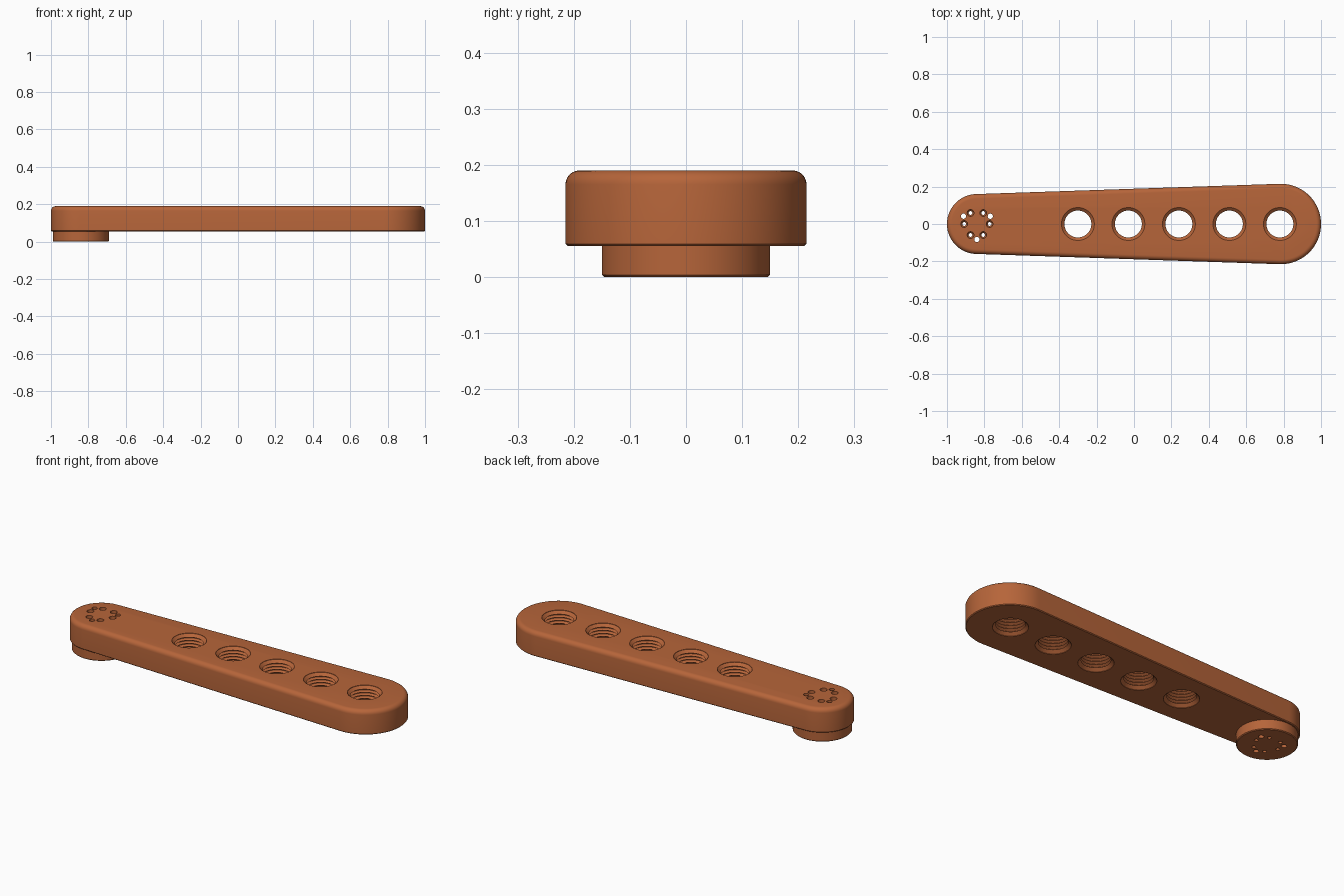
import bpy, bmesh, math

if "Cube" in bpy.data.objects:
    bpy.data.objects.remove(bpy.data.objects["Cube"])

copper = bpy.data.materials.new("copper_brown")
copper.diffuse_color = (0.47, 0.130, 0.042, 1)
copper.use_nodes = True
copper.node_tree.nodes["Principled BSDF"].inputs["Base Color"].default_value = copper.diffuse_color

SMALL, BIG = (-0.84, 0.16), (0.785, 0.215)      # end circles: centre x, radius
Z0, Z1 = 0.055, 0.19                            # arm bottom and top


def circle(cx, cy, r, n):
    return [(cx + r * math.cos(2 * math.pi * i / n),
             cy + r * math.sin(2 * math.pi * i / n)) for i in range(n)]


def arm_outline(inset, n=40):
    """Two end arcs joined by their common tangents."""
    phi = math.acos((SMALL[1] - BIG[1]) / (BIG[0] - SMALL[0]))
    pts = []
    for (cx, r), a, b in ((BIG, -phi, phi), (SMALL, phi, 2 * math.pi - phi)):
        for i in range(n + 1):
            t = a + (b - a) * i / n
            pts.append((cx + (r - inset) * math.cos(t), (r - inset) * math.sin(t)))
    return pts


def loft(bm, rings):
    """Closed solid through stacked (outline, z) rings, bottom to top."""
    loops = [[bm.verts.new((x, y, z)) for x, y in pts] for pts, z in rings]
    n = len(loops[0])
    for lo, hi in zip(loops, loops[1:]):
        for i in range(n):
            j = (i + 1) % n
            bm.faces.new((lo[i], lo[j], hi[j], hi[i]))
    bm.faces.new(loops[0][::-1])
    bm.faces.new(loops[-1])


def lathe(bm, cx, cy, profile, n):
    loft(bm, [(circle(cx, cy, r, n), z) for r, z in profile])


def make(name, bm):
    me = bpy.data.meshes.new(name)
    bm.to_mesh(me)
    bm.free()
    me.materials.append(copper)
    ob = bpy.data.objects.new(name, me)
    bpy.context.collection.objects.link(ob)
    return ob


def cut(ob, cutters):
    for c in cutters:
        m = ob.modifiers.new("holes", 'BOOLEAN')
        m.operation, m.solver, m.object = 'DIFFERENCE', 'EXACT', c
    bpy.ops.object.select_all(action='DESELECT')
    ob.select_set(True)
    bpy.context.view_layer.objects.active = ob
    for m in list(ob.modifiers):
        bpy.ops.object.modifier_apply(modifier=m.name)
    bpy.ops.object.shade_smooth_by_angle(angle=math.radians(30))


# Tapered arm with rounded top edge
bm = bmesh.new()
R = 0.025
rings = [(arm_outline(0.004), Z0), (arm_outline(0.0), Z0 + 0.004)]
for i in range(7):
    a = math.pi / 2 * i / 6
    rings.append((arm_outline(R * (1 - math.cos(a))), Z1 - R + R * math.sin(a)))
loft(bm, rings)
arm = make("arm", bm)

# Round boss under the narrow end
bm = bmesh.new()
lathe(bm, SMALL[0], 0, [(0.146, 0), (0.15, 0.004), (0.15, Z0)], 80)
boss = make("boss", bm)

# Threaded hole cutters, flared at both mouths
bm = bmesh.new()
MINOR, MAJOR, TURNS = 0.072, 0.085, 6
lo, hi = Z0 + 0.016, Z1 - 0.016
pitch = (hi - lo) / TURNS
profile = [(0.088, Z0 - 0.02), (0.088, Z0 + 0.002), (MINOR, lo)]
for k in range(TURNS):
    z = lo + k * pitch
    profile += [(MAJOR, z + 0.45 * pitch), (MAJOR, z + 0.55 * pitch), (MINOR, z + pitch)]
profile += [(0.088, Z1 - 0.002), (0.088, Z1 + 0.02)]
for k in range(5):
    lathe(bm, -0.30 + 0.27 * k, 0, profile, 48)
threads = make("thread_cutter", bm)

# Bolt and pin hole cutters through arm and boss
bm = bmesh.new()
for k in range(6):
    a = math.radians(60 * k)
    lathe(bm, SMALL[0] + 0.068 * math.cos(a), 0.068 * math.sin(a),
          [(0.010, -0.02), (0.010, Z1 - 0.03), (0.018, Z1 - 0.022), (0.018, Z1 + 0.02)], 20)
for k in range(3):
    a = math.radians(30 + 120 * k)
    lathe(bm, SMALL[0] + 0.083 * math.cos(a), 0.083 * math.sin(a),
          [(0.014, -0.02), (0.014, Z1 + 0.02)], 20)
pins = make("pin_cutter", bm)

cut(arm, [threads, pins])
cut(boss, [pins])
for c in (threads, pins):
    bpy.data.objects.remove(c)
